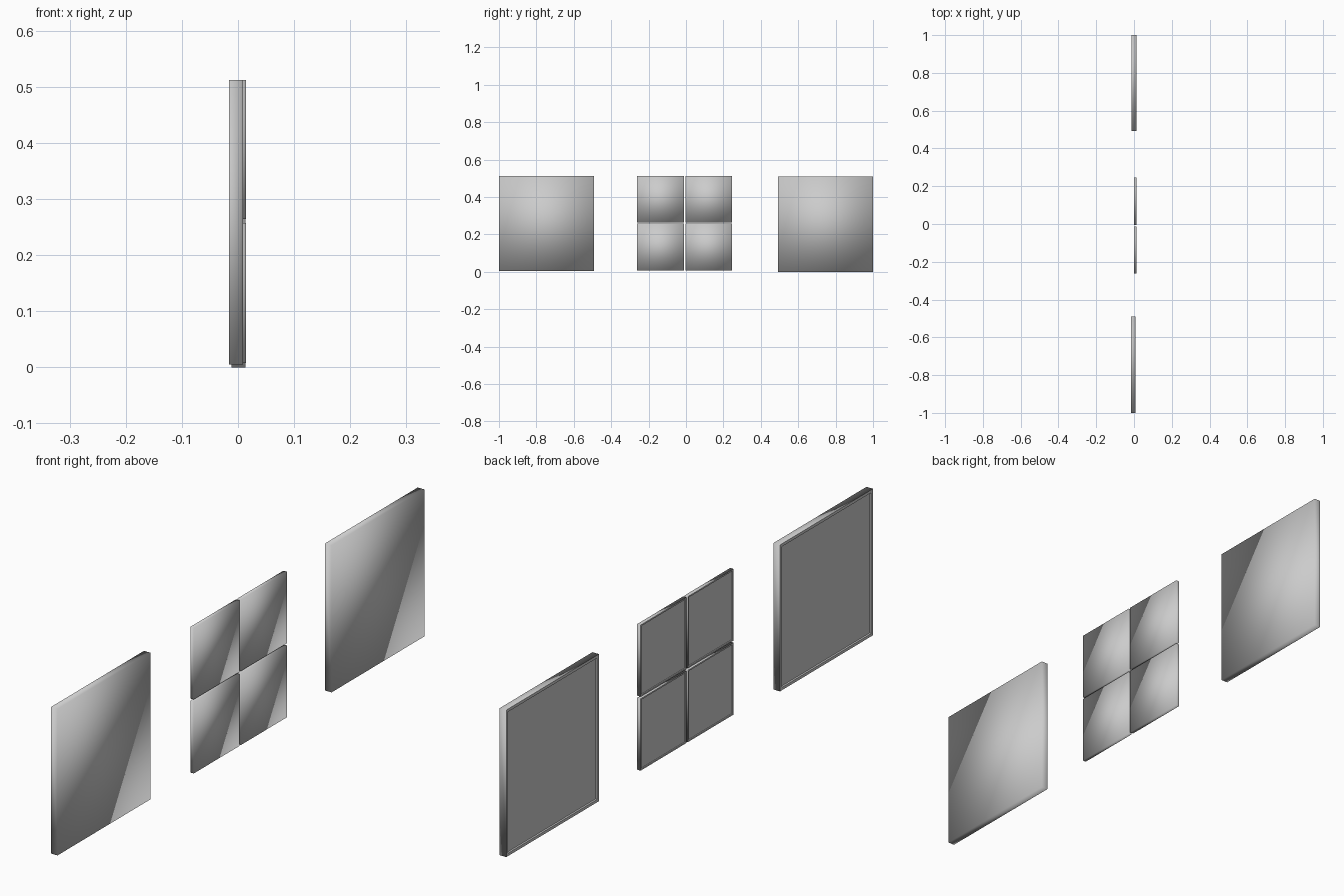
import bpy, bmesh

if "Cube" in bpy.data.objects:
    bpy.data.objects.remove(bpy.data.objects["Cube"])


def panel(name, x, y, z, rim, depth):
    """Thin wall panel: smooth front on +x, shallow framed recess on -x."""
    bm = bmesh.new()
    bmesh.ops.create_cube(bm, size=1)
    for v in bm.verts:
        for i, (lo, hi) in enumerate((x, y, z)):
            v.co[i] = lo if v.co[i] < 0 else hi
    for f in bm.faces:
        f.smooth = True
    # Recessed back inside a narrow rim
    bm.normal_update()
    back = min(bm.faces, key=lambda f: f.normal.x)
    ring = bmesh.ops.inset_region(bm, faces=[back], thickness=rim)["faces"]
    wall = bmesh.ops.inset_region(bm, faces=[back], thickness=0.0005, depth=-depth)["faces"]
    for f in [back] + ring + wall:
        f.smooth = False
        for e in f.edges:
            e.smooth = False
    mesh = bpy.data.meshes.new(name)
    bm.to_mesh(mesh)
    bm.free()
    obj = bpy.data.objects.new(name, mesh)
    bpy.context.collection.objects.link(obj)
    return obj


# Large panels at both ends
panel("large_panel_left", (-0.016, 0.009), (-1.0, -0.491), (0.005, 0.512), 0.014, 0.006)
panel("large_panel_right", (-0.012, 0.013), (0.493, 1.0), (0.0, 0.509), 0.014, 0.006)

# Two-by-two grid of small panels in the middle
columns = {"left": (-0.262, -0.012), "right": (-0.004, 0.247)}
rows = {"lower": (0.008, 0.257), "upper": (0.264, 0.512)}
for row, z in rows.items():
    for col, y in columns.items():
        panel(f"small_panel_{row}_{col}", (0.001, 0.014), y, z, 0.007, 0.003)
